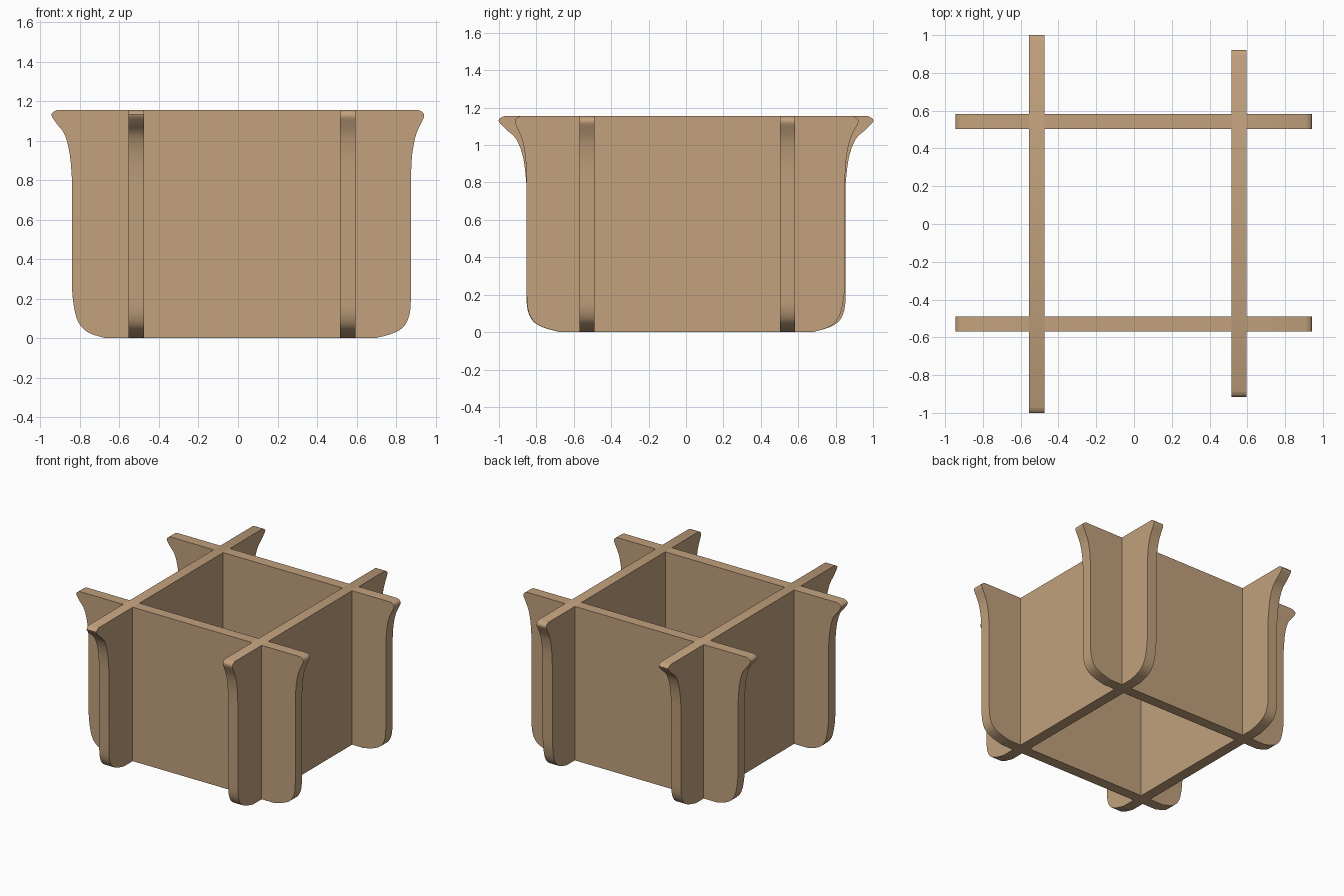
import bpy
import bmesh
from mathutils import Vector

cube = bpy.data.objects.get("Cube")
if cube:
    bpy.data.objects.remove(cube, do_unlink=True)

HEIGHT, THICK = 1.155, 0.08
X_POS = (-0.515, 0.555)      # where the lengthwise boards stand
Y_POS = (-0.53, 0.543)       # where the crosswise boards stand

wood = bpy.data.materials.new("plywood")
wood.use_nodes = True
colour = (0.539, 0.356, 0.205, 1)
wood.diffuse_color = colour
wood.node_tree.nodes["Principled BSDF"].inputs["Base Color"].default_value = colour

# Bottom corners: distance in from the board's side, height
TIGHT = [(0.18, 0), (0.09, 0.025), (0.035, 0.06), (0.007, 0.12), (0, 0.2)]
ROUND = [(0.17, 0), (0.08, 0.03), (0.03, 0.085), (0.008, 0.17), (0, 0.25)]
# Flared lips: fraction of the flare, height
GENTLE = [(0, 0.82), (0.1, 0.93), (0.35, 1.02), (0.68, 1.075), (1, 1.12)]
SWEPT = [(0, 0.8), (0.11, 0.93), (0.36, 1.03), (0.75, 1.085), (1, 1.125)]


def smooth_path(points, steps=4):
    """Rounded curve through all the points."""
    pts = [Vector(p) for p in points]
    out = []
    for i in range(len(pts) - 1):
        a, b = pts[max(i - 1, 0)], pts[i]
        c, d = pts[i + 1], pts[min(i + 2, len(pts) - 1)]
        for s in range(steps):
            t = s / steps
            out.append(0.5 * (2 * b + (c - a) * t + (2 * a - 5 * b + 4 * c - d) * t * t
                              + (3 * b - a - 3 * c + d) * t ** 3))
    return out + [pts[-1]]


def side(sign, body, lip, corner, flare):
    """One end of a board, from the bottom up to the top edge."""
    low = [(body - inset, z) for inset, z in corner]
    high = [(body + f * (lip - body), z) for f, z in flare]
    tip = [(lip - 0.006, HEIGHT - 0.012), (lip - 0.028, HEIGHT)]
    path = smooth_path(low) + smooth_path(high + tip)
    return [(sign * p.x, p.y) for p in path]


def slots(centres, edge):
    """Half-height slots that let crossing boards interlock."""
    half, mid = THICK / 2, HEIGHT / 2
    return [p for c in centres for p in
            ((c - half, edge), (c - half, mid), (c + half, mid), (c + half, edge))]


def board(name, along, place, minus, plus, centres, slot_on_top):
    """Cut the outline and extrude it to the board thickness."""
    right, left = side(1, *plus), side(-1, *minus)
    bottom = [] if slot_on_top else slots(centres, 0)
    top = slots(centres, HEIGHT)[::-1] if slot_on_top else []
    outline = bottom + right + top + left[::-1]

    bm = bmesh.new()
    off = place - THICK / 2
    verts = [bm.verts.new((u, off, z) if along == "x" else (off, u, z)) for u, z in outline]
    face = bm.faces.new(verts)
    shift = (0, THICK, 0) if along == "x" else (THICK, 0, 0)
    new = bmesh.ops.extrude_face_region(bm, geom=[face])["geom"]
    bmesh.ops.translate(bm, vec=shift,
                        verts=[g for g in new if isinstance(g, bmesh.types.BMVert)])
    bmesh.ops.recalc_face_normals(bm, faces=bm.faces)
    mesh = bpy.data.meshes.new(name)
    bm.to_mesh(mesh)
    bm.free()
    mesh.materials.append(wood)
    obj = bpy.data.objects.new(name, mesh)
    bpy.context.collection.objects.link(obj)
    bpy.ops.object.select_all(action="DESELECT")
    obj.select_set(True)
    bpy.context.view_layer.objects.active = obj
    bpy.ops.object.shade_smooth_by_angle()


# Crosswise boards, slotted from above
for name, y in zip(("front_board", "back_board"), Y_POS):
    board(name, "x", y, (0.84, 0.943, ROUND, SWEPT), (0.875, 0.941, TIGHT, GENTLE),
          X_POS, True)

# Lengthwise boards, slotted from below; the left one flares less
board("right_board", "y", X_POS[0], (0.854, 1.0, TIGHT, SWEPT),
      (0.854, 1.0, TIGHT, SWEPT), Y_POS, False)
board("left_board", "y", X_POS[1], (0.852, 0.914, TIGHT, GENTLE),
      (0.85, 0.921, ROUND, GENTLE), Y_POS, False)
